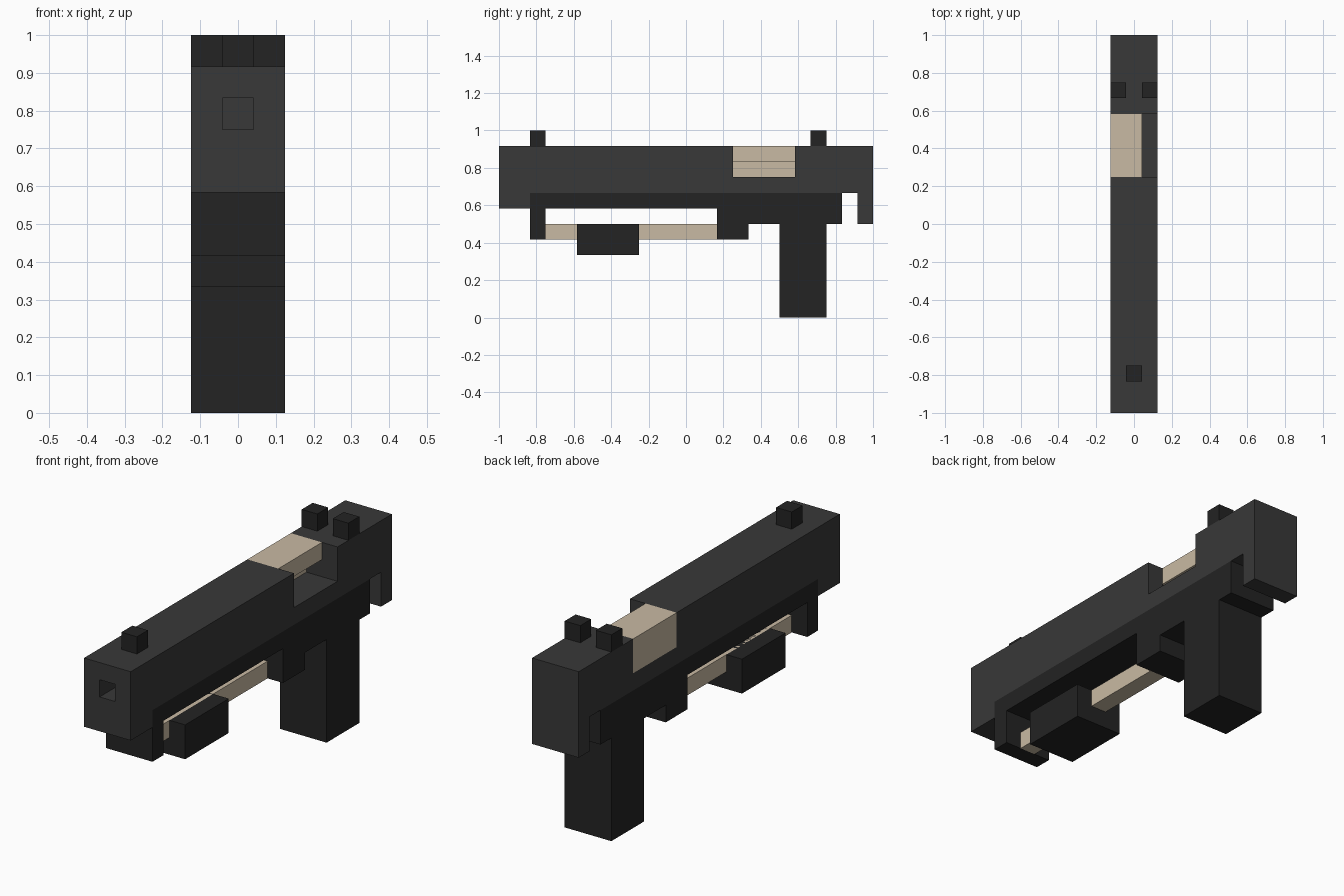
import bpy

cube = bpy.data.objects.get("Cube")
if cube:
    bpy.data.objects.remove(cube, do_unlink=True)

U = 1 / 12      # the design sits on a grid of twelfths
W = 1.5 * U     # half width of the body


def material(name, rgb):
    m = bpy.data.materials.new(name)
    m.use_nodes = True
    m.diffuse_color = (*rgb, 1)
    bsdf = next(n for n in m.node_tree.nodes if n.type == 'BSDF_PRINCIPLED')
    bsdf.inputs["Base Color"].default_value = (*rgb, 1)
    bsdf.inputs["Roughness"].default_value = 0.8
    return m


GREY = material("slide_grey", (0.040, 0.040, 0.040))
BLACK = material("frame_black", (0.017, 0.017, 0.017))
CREAM = material("cream", (0.584, 0.491, 0.366))


def prism(name, profile, lo, hi, axis, mat):
    """Extrude a profile along x (points are y, z) or along y (points are x, z)."""
    def place(p, t):
        return (t, p[0], p[1]) if axis == 'x' else (p[0], t, p[1])
    n = len(profile)
    verts = [place(p, t) for t in (lo, hi) for p in profile]
    faces = [tuple(range(n)), tuple(range(n, 2 * n))]
    faces += [(i, (i + 1) % n, n + (i + 1) % n, n + i) for i in range(n)]
    me = bpy.data.meshes.new(name)
    me.from_pydata(verts, [], faces)
    me.materials.append(mat)
    ob = bpy.data.objects.new(name, me)
    bpy.context.collection.objects.link(ob)
    # consistent outward normals
    import bmesh
    bm = bmesh.new()
    bm.from_mesh(me)
    bmesh.ops.recalc_face_normals(bm, faces=bm.faces)
    bm.to_mesh(me)
    bm.free()
    return ob


def units(points):
    return [(a * U, b * U) for a, b in points]


def box(name, x, y, z, mat):
    """Box from x, y and z ranges, in grid units."""
    profile = units([(y[0], z[0]), (y[1], z[0]), (y[1], z[1]), (y[0], z[1])])
    return prism(name, profile, x[0] * U, x[1] * U, 'x', mat)


def cut(target, cutter):
    cutter.hide_render = True
    mod = target.modifiers.new("cut", 'BOOLEAN')
    mod.operation = 'DIFFERENCE'
    mod.solver = 'EXACT'
    mod.object = cutter
    bpy.context.view_layer.objects.active = target
    bpy.ops.object.modifier_apply(modifier=mod.name)
    bpy.data.objects.remove(cutter, do_unlink=True)


# Slide: deep nose, hooked tail, ejection port and square bore
slide = prism("slide", units([(-12, 7), (-10, 7), (-10, 8), (11, 8), (11, 6),
                              (12, 6), (12, 11), (-12, 11)]), -W, W, 'x', GREY)
cut(slide, box("port_cutter", (-3, 3), (3, 7), (9, 13), GREY))
cut(slide, box("bore_cutter", (-0.5, 0.5), (-13, 4), (9, 10), GREY))

# Chamber: angled shell filling the port, open on the left side
prism("chamber", units([(-1.5, 9), (-0.5, 9), (-0.5, 10), (0.5, 10),
                        (0.5, 11), (-1.5, 11)]), 3 * U, 7 * U, 'y', CREAM)

# Frame: front bracket, rail, trigger block and grip in one profile
prism("frame", units([(-10, 5), (-9, 5), (-9, 7), (2, 7), (2, 5), (4, 5), (4, 6),
                      (6, 6), (6, 0), (9, 0), (9, 6), (10, 6), (10, 8), (-10, 8)]),
      -W, W, 'x', BLACK)

# Rod below the rail with its sliding handle
box("guide_rod", (-0.5, 0.5), (-9, 2), (5, 6), CREAM)
box("pump_handle", (-1.5, 1.5), (-7, -3), (4, 6), BLACK)

# Sights
box("front_sight", (-0.5, 0.5), (-10, -9), (11, 12), BLACK)
for side, x in (("left", (0.5, 1.5)), ("right", (-1.5, -0.5))):
    box("rear_sight_" + side, x, (8, 9), (11, 12), BLACK)
